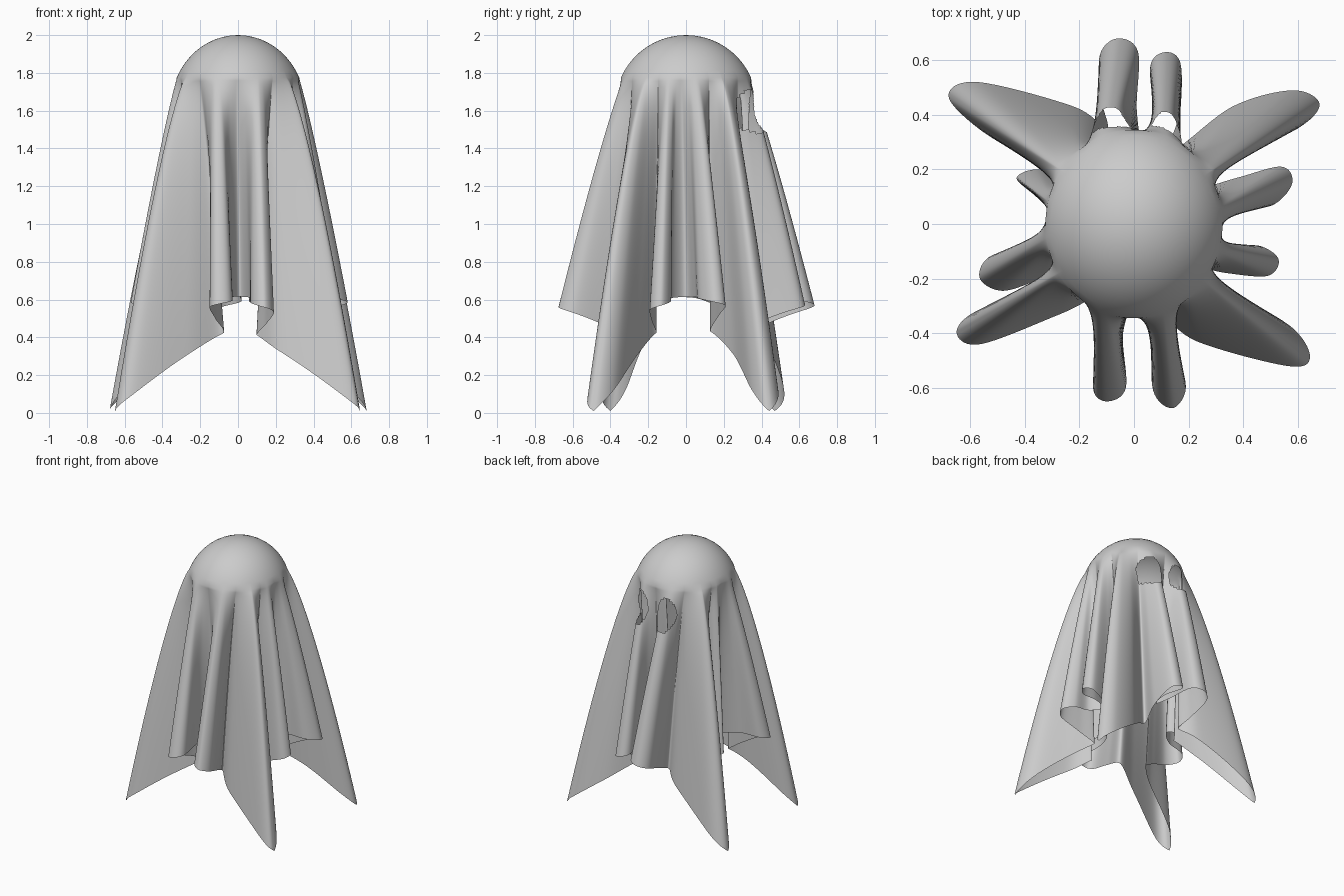
import bpy, bmesh
from math import sin, cos, radians, atan, atan2, sqrt, pi
from mathutils import Vector

if "Cube" in bpy.data.objects:
    bpy.data.objects.remove(bpy.data.objects["Cube"])

# Plan of the hem, one list per cloth edge, each starting at a cloth corner (counter-clockwise)
BACK = [(.68, .44), (.58, .49), (.36, .43), (.14, .27),
        (.17, .42), (.17, .59), (.115, .63), (.06, .58), (.07, .4), (.035, .28),
        (.01, .42), (.015, .63), (-.06, .68), (-.125, .62), (-.12, .46), (-.1, .35),
        (-.22, .43), (-.57, .52)]
LEFT = [(-.68, .47), (-.57, .35), (-.37, .23), (-.22, .16),
        (-.35, .2), (-.43, .17), (-.37, .11), (-.27, .03),
        (-.38, -.08), (-.53, -.12), (-.565, -.2), (-.48, -.245), (-.34, -.2), (-.24, -.16),
        (-.33, -.23), (-.58, -.32)]
FRONT = [(-.65, -.4), (-.56, -.44), (-.27, -.33), (-.08, -.25),
         (-.12, -.42), (-.15, -.6), (-.1, -.65), (-.03, -.6), (-.04, -.4), (.01, -.28),
         (.06, -.4), (.07, -.61), (.14, -.675), (.19, -.6), (.15, -.45), (.1, -.33),
         (.23, -.43), (.56, -.52)]
RIGHT = [(.645, -.49), (.58, -.38), (.38, -.26), (.22, -.16),
         (.34, -.18), (.49, -.19), (.53, -.13), (.46, -.08), (.34, -.08), (.27, 0),
         (.38, .05), (.51, .07), (.58, .15), (.54, .21), (.38, .17), (.22, .13),
         (.37, .25), (.6, .35)]
EDGES = [BACK, LEFT, FRONT, RIGHT]
SUB = 9                       # hem samples per control point
RX, RY, R, ZC = 0.355, 0.378, 0.38, 1.62   # head under the cloth
SHOULDER = radians(66)
DOME_ROWS, SKIRT_ROWS = 10, 75


def spline(a, b, c, d, t):
    return 0.5 * (2 * b + (c - a) * t + (2 * a - 5 * b + 4 * c - d) * t * t
                  + (3 * b - a - 3 * c + d) * t ** 3)


def hem_columns():
    """Hem points with height, and the direction each one leaves the dome."""
    ctrl = [Vector(p) for e in EDGES for p in e]
    n, start, cols = len(ctrl), 0, []
    for e in EDGES:
        pts = [spline(*(ctrl[(start + i + k) % n] for k in (-1, 0, 1, 2)), s / SUB)
               for i in range(len(e)) for s in range(SUB)]
        end = ctrl[(start + len(e)) % n]
        a0 = atan2(e[0][1], e[0][0])
        a1 = a0 + (atan2(end.y, end.x) - a0) % (2 * pi)
        run = [0.0]
        for p, q in zip(pts, pts[1:] + [end]):
            run.append(run[-1] + (q - p).length)
        for p, d in zip(pts, run):
            v = 2 * d / run[-1] - 1
            z = 0.615 - 0.605 * (sqrt(1 + abs(v) ** 2.25) - 1) / 0.4142
            ang = (a0 + a1) / 2 + atan(v) / (pi / 4) * (a1 - a0) / 2
            cols.append((p, z, ang))
        start += len(e)
    return cols


def is_eye(c):
    return c.y > 0.26 and any(((c.x - x) / 0.07) ** 2 + ((c.z - 1.595) / 0.115) ** 2 < 1
                              for x in (-0.085, 0.135))


# Draped sheet: dome rows, then folds that open out towards the hem
bm = bmesh.new()
cols = hem_columns()
rows = []
for i in range(1, DOME_ROWS + 1):
    a = SHOULDER * i / DOME_ROWS
    rows.append([bm.verts.new((RX * sin(a) * cos(g), RY * sin(a) * sin(g), ZC + R * cos(a)))
                 for _, _, g in cols])
sx, sy, z0 = RX * sin(SHOULDER), RY * sin(SHOULDER), ZC + R * cos(SHOULDER)
for i in range(1, SKIRT_ROWS + 1):
    t = i / SKIRT_ROWS
    row = []
    for p, z, g in cols:
        w = t ** (0.76 + 0.2 * z)          # corners swing out sooner
        row.append(bm.verts.new((sx * cos(g) * (1 - w) + p.x * w,
                                 sy * sin(g) * (1 - w) + p.y * w,
                                 z0 + (z - z0) * t)))
    rows.append(row)
top = bm.verts.new((0, 0, ZC + R))
n = len(cols)
for j in range(n):
    k = (j + 1) % n
    bm.faces.new((top, rows[0][j], rows[0][k]))
    for a, b in zip(rows, rows[1:]):
        bm.faces.new((a[j], b[j], b[k], a[k]))

# Two eye holes in the back folds
bmesh.ops.delete(bm, geom=[f for f in bm.faces if is_eye(f.calc_center_median())],
                 context='FACES')
for f in bm.faces:
    f.smooth = True
mesh = bpy.data.meshes.new("draped_sheet")
bm.to_mesh(mesh)
bm.free()
bpy.context.collection.objects.link(bpy.data.objects.new("draped_sheet", mesh))
